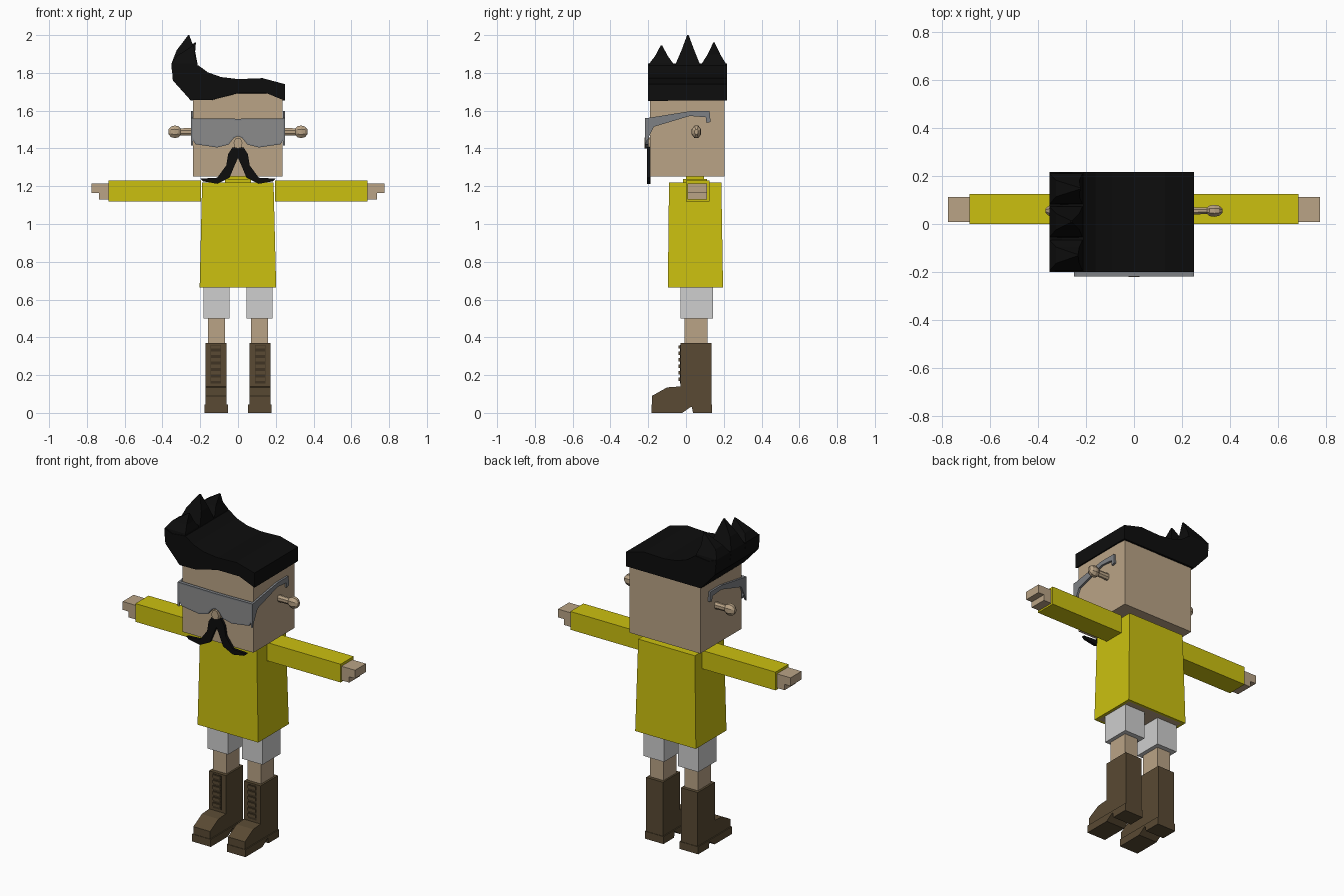
import bpy, bmesh
from mathutils import Vector
from math import cos, sin, pi

cube = bpy.data.objects.get("Cube")
if cube:
    bpy.data.objects.remove(cube, do_unlink=True)


def material(name, r, g, b):
    m = bpy.data.materials.new(name)
    m.use_nodes = True
    m.diffuse_color = (r, g, b, 1)
    bsdf = m.node_tree.nodes["Principled BSDF"]
    bsdf.inputs["Base Color"].default_value = (r, g, b, 1)
    bsdf.inputs["Roughness"].default_value = 0.8
    return m


SKIN = material("skin", 0.49, 0.37, 0.24)
YELLOW = material("yellow shirt", 0.60, 0.53, 0.005)
WHITE = material("white shorts", 0.62, 0.62, 0.62)
BROWN = material("brown leather", 0.10, 0.068, 0.033)
DARK = material("dark laces", 0.05, 0.034, 0.017)
BLACK = material("black hair", 0.004, 0.004, 0.004)
FRAME = material("grey frame", 0.21, 0.22, 0.235)
LENS = material("grey lens", 0.26, 0.26, 0.26)


def loft(name, rings, *mats, detail=None):
    """Skin a list of equal rings and cap both ends."""
    bm = bmesh.new()
    rows = [[bm.verts.new(p) for p in ring] for ring in rings]
    n = len(rows[0])
    for a, b in zip(rows, rows[1:]):
        for i in range(n):
            j = (i + 1) % n
            bm.faces.new((a[i], a[j], b[j], b[i]))
    bm.faces.new(rows[0])
    bm.faces.new(rows[-1])
    bmesh.ops.recalc_face_normals(bm, faces=bm.faces[:])
    if detail:
        detail(bm)
    mesh = bpy.data.meshes.new(name)
    bm.to_mesh(mesh)
    bm.free()
    for m in mats:
        mesh.materials.append(m)
    obj = bpy.data.objects.new(name, mesh)
    bpy.context.collection.objects.link(obj)
    return obj


def rect(x0, x1, y0, y1, z):
    return [(x0, y0, z), (x1, y0, z), (x1, y1, z), (x0, y1, z)]


def box(name, x, y, z, mat):
    return loft(name, [rect(*x, *y, h) for h in z], mat)


def plate_xz(name, pts, y0, y1, *mats, detail=None):
    return loft(name, [[(x, y, z) for x, z in pts] for y in (y0, y1)], *mats, detail=detail)


def plate_yz(name, pts, x0, x1, mat):
    return loft(name, [[(x, y, z) for y, z in pts] for x in (x0, x1)], mat)


def both_halves(half):
    """Complete an outline whose first and last points lie on the centre line."""
    return half + [(-x, z) for x, z in reversed(half[1:-1])]


def inset_facing(direction, amount):
    """Inset the faces turned to a direction and give them the second colour."""
    def detail(bm):
        bm.normal_update()
        faces = [f for f in bm.faces if f.normal.dot(Vector(direction)) > 0.9]
        bmesh.ops.inset_region(bm, faces=faces, thickness=amount, use_even_offset=True)
        for f in faces:
            f.material_index = 1
    return detail


# Torso, collar and head
loft("shirt", [rect(-0.203, 0.202, -0.096, 0.196, 0.665),
               rect(-0.19, 0.188, -0.09, 0.187, 1.22)],
     YELLOW, SKIN, detail=inset_facing((0, 0, -1), 0.015))
box("collar", (-0.07, 0.068), (-0.015, 0.11), (1.21, 1.238), YELLOW)
box("neck", (-0.055, 0.055), (0, 0.095), (1.21, 1.26), YELLOW)
box("head", (-0.238, 0.236), (-0.19, 0.203), (1.252, 1.70), SKIN)

# Hair: swept block, arched over the forehead only
top = [(0.25, 1.74), (0.13, 1.772), (0, 1.767), (-0.09, 1.778), (-0.16, 1.803),
       (-0.21, 1.84), (-0.30, 1.83), (-0.352, 1.85), (-0.345, 1.76)]
under = [(-0.25, 1.655), (-0.14, 1.657), (0, 1.693), (0.15, 1.693), (0.25, 1.652)]
loft("hair", [[(x, -0.20, z) for x, z in top + under],
              [(x, 0.216, z) for x, z in top] + [(x, 0.216, 1.654) for x, z in under]],
     BLACK)
# Hair spikes curl inward
for name, y, tip_x, tip_z in (("front", -0.13, -0.235, 1.945),
                              ("middle", 0.01, -0.26, 2.0),
                              ("back", 0.148, -0.225, 1.96)):
    mid = 1.82 + (tip_z - 1.82) * 0.55
    loft(name + "_hair_spike",
         [rect(-0.35, -0.205, y - 0.069, y + 0.067, 1.80),
          rect(-0.352, -0.215, y - 0.064, y + 0.062, 1.85),
          rect(-0.325, -0.228, y - 0.034, y + 0.034, mid),
          rect(tip_x - 0.004, tip_x + 0.002, y - 0.004, y + 0.004, tip_z)], BLACK)

# Glasses front with inset lens
plate_xz("glasses_front",
         both_halves([(0, 1.557), (0.247, 1.56), (0.247, 1.455), (0.225, 1.422),
                      (0.11, 1.405), (0.05, 1.42), (0.022, 1.455), (0, 1.465)]),
         -0.218, -0.198, FRAME, LENS, detail=inset_facing((0, -1, 0), 0.008))

# Nose and moustache
plate_xz("nose", both_halves([(0, 1.457), (0.015, 1.45), (0.023, 1.43), (0.02, 1.405), (0, 1.40)]),
         -0.22, -0.18, SKIN)
plate_xz("moustache",
         both_halves([(0, 1.41), (0.03, 1.405), (0.052, 1.37), (0.062, 1.31), (0.11, 1.245),
                      (0.20, 1.24), (0.185, 1.226), (0.11, 1.213), (0.045, 1.245),
                      (0.018, 1.31), (0, 1.35)]),
         -0.206, -0.188, BLACK)

temple = [(-0.218, 1.56), (-0.19, 1.563), (0.02, 1.597), (0.125, 1.597), (0.13, 1.54),
          (0.108, 1.535), (0.105, 1.565), (0.02, 1.572), (-0.17, 1.515), (-0.20, 1.455),
          (-0.218, 1.415)]
boot = [(-0.03, 0.37), (0.135, 0.37), (0.135, 0.03), (0.03, 0.03), (-0.02, 0.03),
        (-0.18, 0.04), (-0.18, 0.09), (-0.10, 0.135), (-0.03, 0.14)]
sole = [(-0.183, 0), (-0.02, 0), (0.03, 0.035), (0.037, 0), (0.138, 0),
        (0.138, 0.045), (-0.183, 0.045)]
ear = [(0.23, 0.022), (0.305, 0.02), (0.315, 0.032), (0.335, 0.036), (0.355, 0.03), (0.368, 0.014)]

for side, s in (("left", 1), ("right", -1)):
    # Temple and ear
    plate_yz(side + "_temple", temple, s * 0.238, s * 0.25, FRAME)
    loft(side + "_ear",
         [[(s * x, 0.055 + 0.75 * r * cos(k * pi / 4 + pi / 8), 1.488 + r * sin(k * pi / 4 + pi / 8))
           for k in range(8)] for x, r in ear], SKIN)

    # Arm and hand
    box(side + "_sleeve", (s * 0.195, s * 0.685), (0, 0.125), (1.12, 1.23), YELLOW)
    plate_xz(side + "_hand", [(s * x, z) for x, z in
             ((0.68, 1.215), (0.776, 1.215), (0.776, 1.165), (0.737, 1.165),
              (0.737, 1.13), (0.68, 1.13))], 0.008, 0.112, SKIN)

    # Leg
    box(side + "_shorts_leg", (s * 0.046, s * 0.183), (-0.028, 0.144), (0.50, 0.67), WHITE)
    box(side + "_shin", (s * 0.07, s * 0.16), (-0.008, 0.115), (0.35, 0.51), SKIN)

    # Boot with sole and laces
    plate_yz(side + "_boot", boot, s * 0.06, s * 0.172, BROWN)
    plate_yz(side + "_sole", sole, s * 0.054, s * 0.178, BROWN)
    box(side + "_boot_tongue", (s * 0.09, s * 0.145), (-0.033, -0.02), (0.155, 0.36), DARK)
    for i in range(6):
        z = 0.17 + i * 0.034
        box(f"{side}_lace_{i + 1}", (s * 0.092, s * 0.143), (-0.039, -0.02), (z, z + 0.018), BROWN)
